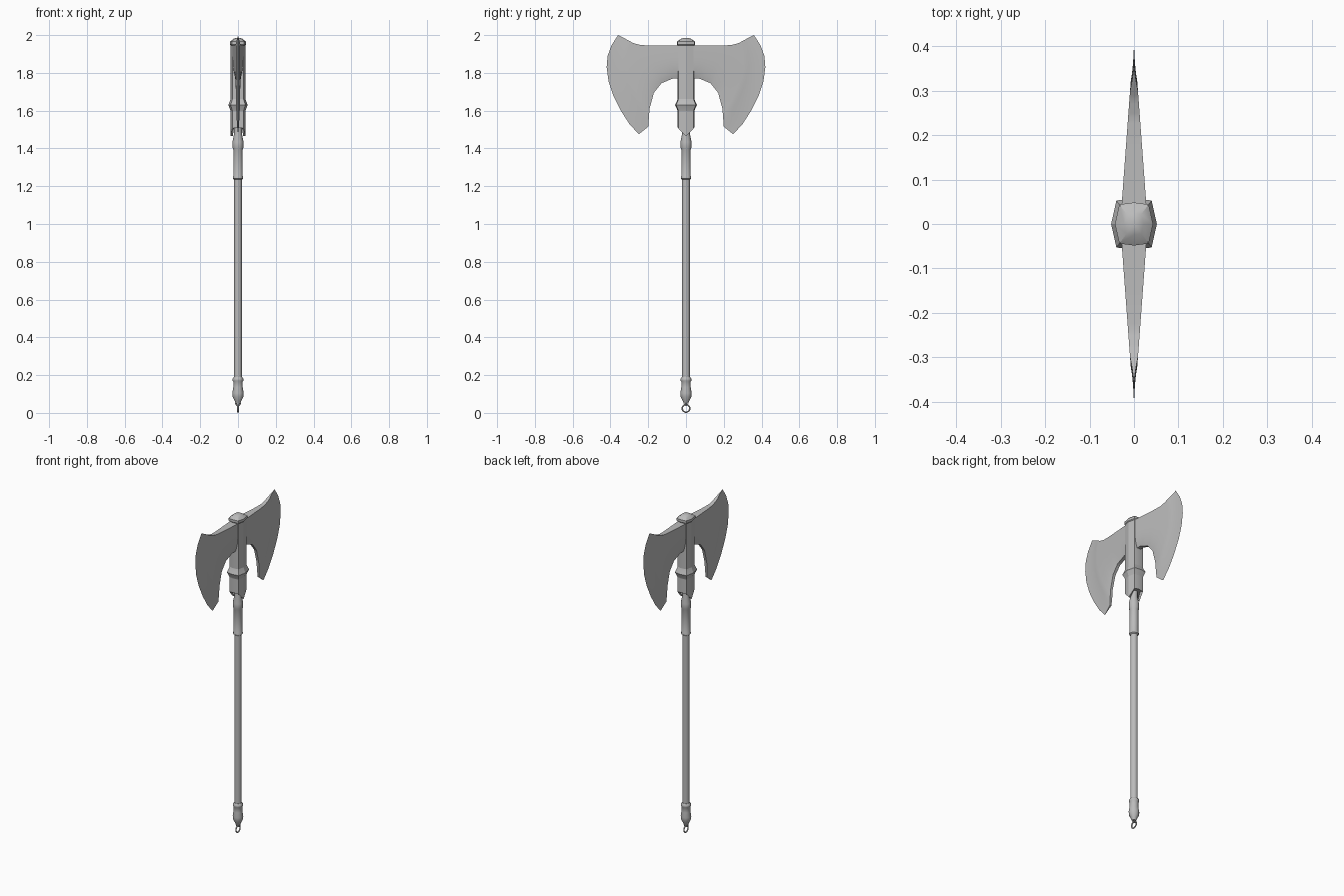
import bpy, bmesh, math
from mathutils import Matrix

cube = bpy.data.objects.get("Cube")
if cube:
    bpy.data.objects.remove(cube)

steel = bpy.data.materials.new("grey_steel")
steel.use_nodes = True
GREY = (0.5, 0.5, 0.5, 1)
steel.diffuse_color = GREY
steel.node_tree.nodes["Principled BSDF"].inputs["Base Color"].default_value = GREY


def finish(name, bm, angle=35):
    bmesh.ops.remove_doubles(bm, verts=bm.verts, dist=0.0002)
    bmesh.ops.recalc_face_normals(bm, faces=bm.faces)
    mesh = bpy.data.meshes.new(name)
    bm.to_mesh(mesh)
    bm.free()
    mesh.materials.append(steel)
    obj = bpy.data.objects.new(name, mesh)
    bpy.context.collection.objects.link(obj)
    bpy.ops.object.select_all(action="DESELECT")
    obj.select_set(True)
    bpy.context.view_layer.objects.active = obj
    bpy.ops.object.shade_smooth_by_angle(angle=math.radians(angle))
    return obj


def loft(name, rings, angle=35):
    """Skin a stack of closed rings and cap both ends."""
    bm = bmesh.new()
    rows = [[bm.verts.new(p) for p in ring] for ring in rings]
    n = len(rows[0])
    for a, b in zip(rows, rows[1:]):
        for i in range(n):
            j = (i + 1) % n
            bm.faces.new((a[i], a[j], b[j], b[i]))
    bm.faces.new(rows[0])
    bm.faces.new(rows[-1])
    return finish(name, bm, angle)


def turned(name, profile, sides=12):
    circle = [math.tau * i / sides for i in range(sides)]
    return loft(name, [[(r * math.cos(a), r * math.sin(a), z) for a in circle]
                       for r, z in profile])


def sample(points, t):
    """Point at fraction t along a polyline with evenly weighted segments."""
    s = t * (len(points) - 1)
    i = min(int(s), len(points) - 2)
    f = s - i
    return [p + (q - p) * f for p, q in zip(points[i], points[i + 1])]


# Handle: pommel, shaft and upper sleeve
turned("pommel", [(0.012, 0.05), (0.018, 0.065), (0.028, 0.085), (0.030, 0.105),
                  (0.025, 0.135), (0.025, 0.165), (0.029, 0.172), (0.029, 0.18), (0.022, 0.19)])
turned("shaft", [(0.021, 0.17), (0.021, 1.26)])
turned("sleeve", [(0.021, 1.235), (0.027, 1.24), (0.027, 1.25), (0.025, 1.255),
                  (0.025, 1.395), (0.029, 1.405), (0.029, 1.435), (0.021, 1.475), (0.021, 1.52)])

# Eight-sided socket with pointed cheeks and a domed cap
section = [(0.039, 0), (0.030, 0.040), (0, 0.044), (-0.030, 0.040),
           (-0.039, 0), (-0.030, -0.040), (0, -0.044), (0.030, -0.040)]


def band(scale, z, drop=0):
    return [(x * scale, y * scale, z - drop * (1 - abs(y) / 0.044)) for x, y in section]


loft("socket", [band(0.7, 1.515, 0.05), band(1, 1.51, 0.045), band(1, 1.95), band(1, 1.965)], 25)
loft("socket_cap", [band(1, 1.945), band(1.1, 1.95), band(1.1, 1.965), band(0.55, 1.982), band(0.2, 1.986)], 25)
loft("socket_ring", [band(1, 1.598), band(1.1, 1.61), band(1.32, 1.63), band(1.1, 1.65), band(1, 1.662)], 15)

# Blades: top edge, arched lower edge and curved cutting edge, thinning outward
TOP = [(0, 1.945), (0.10, 1.945), (0.18, 1.945), (0.24, 1.947), (0.28, 1.958), (0.32, 1.98), (0.36, 2.0)]
ARCH = [(0, 1.77), (0.07, 1.77), (0.13, 1.745), (0.17, 1.695), (0.193, 1.61), (0.20, 1.515), (0.25, 1.475)]
CUTTING = [(0.36, 2.0), (0.395, 1.945), (0.415, 1.89), (0.42, 1.83), (0.41, 1.755),
           (0.385, 1.68), (0.345, 1.60), (0.30, 1.53), (0.25, 1.475)]
COLS, ROWS = 24, 16


def blade_point(u, v, side, face):
    t, b, c = sample(TOP, u), sample(ARCH, u), sample(CUTTING, v)
    chord = [p + (q - p) * v for p, q in zip(TOP[-1], ARCH[-1])]
    y, z = [t[k] + (b[k] - t[k]) * v + u ** 2 * (c[k] - chord[k]) for k in (0, 1)]
    half = 0.031 * max(0, 1 - y / 0.42) * (1 - 0.55 * v ** 4)
    half *= min(1, (1 - u) * 4)
    return (face * half, side * y, z)


for label, side in (("front", -1), ("back", 1)):
    bm = bmesh.new()
    grids = [[[bm.verts.new(blade_point(i / COLS, j / ROWS, side, face))
               for j in range(ROWS + 1)] for i in range(COLS + 1)] for face in (-1, 1)]
    for g in grids:
        for i in range(COLS):
            for j in range(ROWS):
                bm.faces.new((g[i][j], g[i + 1][j], g[i + 1][j + 1], g[i][j + 1]))
    a, b = grids
    for j in (0, ROWS):
        for i in range(COLS):
            bm.faces.new((a[i][j], a[i + 1][j], b[i + 1][j], b[i][j]))
    finish(label + "_blade", bm)


# Linked rings under the pommel
def link(name, z, major, minor, turn):
    bpy.ops.mesh.primitive_torus_add(major_segments=20, minor_segments=8,
                                     major_radius=major, minor_radius=minor)
    obj = bpy.context.object
    obj.name = name
    obj.data.transform(Matrix.Translation((0, 0, z)) @ Matrix.Rotation(turn, 4, "Z")
                       @ Matrix.Rotation(math.pi / 2, 4, "X"))
    obj.data.materials.append(steel)
    bpy.ops.object.shade_smooth_by_angle()


link("pommel_eyelet", 0.051, 0.011, 0.004, 0)
link("hanging_ring", 0.024, 0.020, 0.004, math.pi / 2)
